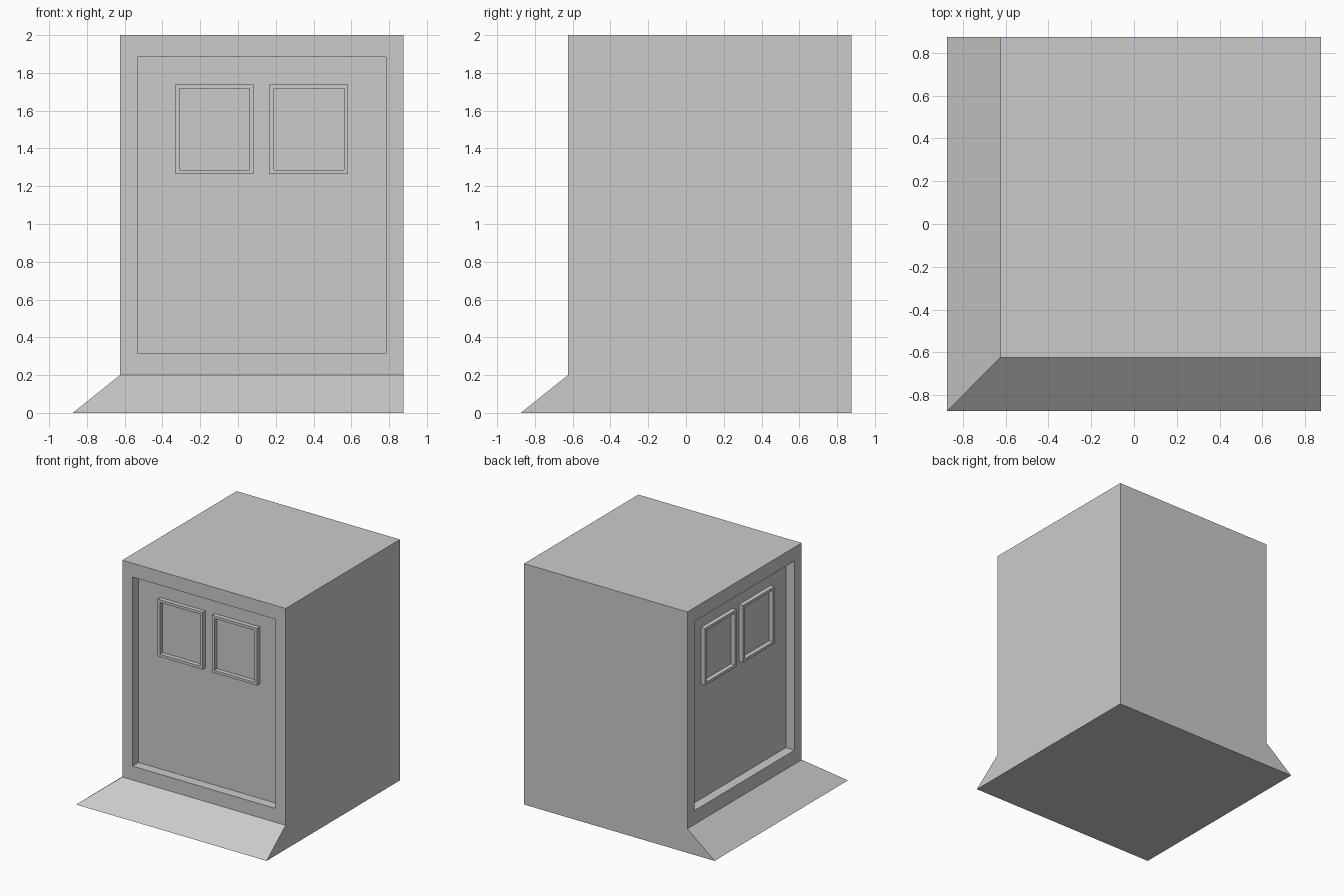
import bpy, bmesh
from math import radians
from mathutils import Vector, Matrix

if "Cube" in bpy.data.objects:
    bpy.data.objects.remove(bpy.data.objects["Cube"])

HI, LO, FLARE = 0.875, -0.625, -0.875   # wall planes and flared foot edge
MID = (HI + LO) / 2                     # centre of the upright block
DEPTH, FRAME_FRONT = 0.08, 0.043        # panel recess, frame face depth


def finish(bm, name):
    bmesh.ops.recalc_face_normals(bm, faces=bm.faces[:])
    mesh = bpy.data.meshes.new(name)
    bm.to_mesh(mesh)
    bm.free()
    obj = bpy.data.objects.new(name, mesh)
    bpy.context.collection.objects.link(obj)
    return obj


def recess(bm, face, kx, ky, kz, push):
    """Inset a face to scaled size, then push an inner copy inwards."""
    centre = face.calc_center_median()
    target = [centre + Vector((d.x * kx, d.y * ky, d.z * kz))
              for d in (v.co - centre for v in face.verts)]
    for shift in (Vector(), push):
        bmesh.ops.inset_individual(bm, faces=[face], thickness=0.01)
        for v in face.verts:
            old = v.co - centre
            best = max(target, key=lambda t: (t - centre).normalized().dot(old.normalized()))
            v.co = best + shift


# Wall corner block: lofted rings, flared at the foot on the front and left
bm = bmesh.new()
rings = []
for lo, z in ((FLARE, 0), (LO, 0.2), (LO, 2)):
    rings.append([bm.verts.new((x, y, z))
                  for x, y in ((lo, lo), (HI, lo), (HI, HI), (lo, HI))])
bm.faces.new(rings[0][::-1])
bm.faces.new(rings[-1])
walls = [bm.faces.new((a[i], a[(i + 1) % 4], b[(i + 1) % 4], b[i]))
         for a, b in zip(rings, rings[1:]) for i in range(4)]
bm.normal_update()
# Recessed panels on the front and left walls
kw, kz = 1.315 / 1.5, 1.57 / 1.8
recess(bm, walls[4], kw, 1, kz, Vector((0, DEPTH, 0)))
recess(bm, walls[7], 1, kw, kz, Vector((DEPTH, 0, 0)))
finish(bm, "wall_block")


# Window frames: raised rims standing on the recessed panels
def window_frame(name, offset, turn):
    w, h, rim = 0.414, 0.474, 0.022
    bm = bmesh.new()
    loops = []
    for inset, y in ((0, DEPTH), (0, FRAME_FRONT), (rim, FRAME_FRONT), (rim, DEPTH)):
        a, b = w / 2 - inset, h / 2 - inset
        loops.append([bm.verts.new((offset + sx * a, LO - MID + y, sz * b))
                      for sx, sz in ((-1, -1), (1, -1), (1, 1), (-1, 1))])
    for p, q in zip(loops, loops[1:]):
        for i in range(4):
            j = (i + 1) % 4
            bm.faces.new((p[i], p[j], q[j], q[i]))
    bm.transform(Matrix.Translation((MID, MID, 1.502)) @ Matrix.Rotation(turn, 4, 'Z'))
    finish(bm, name)


for side, turn in (("front", 0), ("left", radians(-90))):
    for n, offset in enumerate((-0.25, 0.25), 1):
        window_frame(f"{side}_window_frame_{n}", offset, turn)
